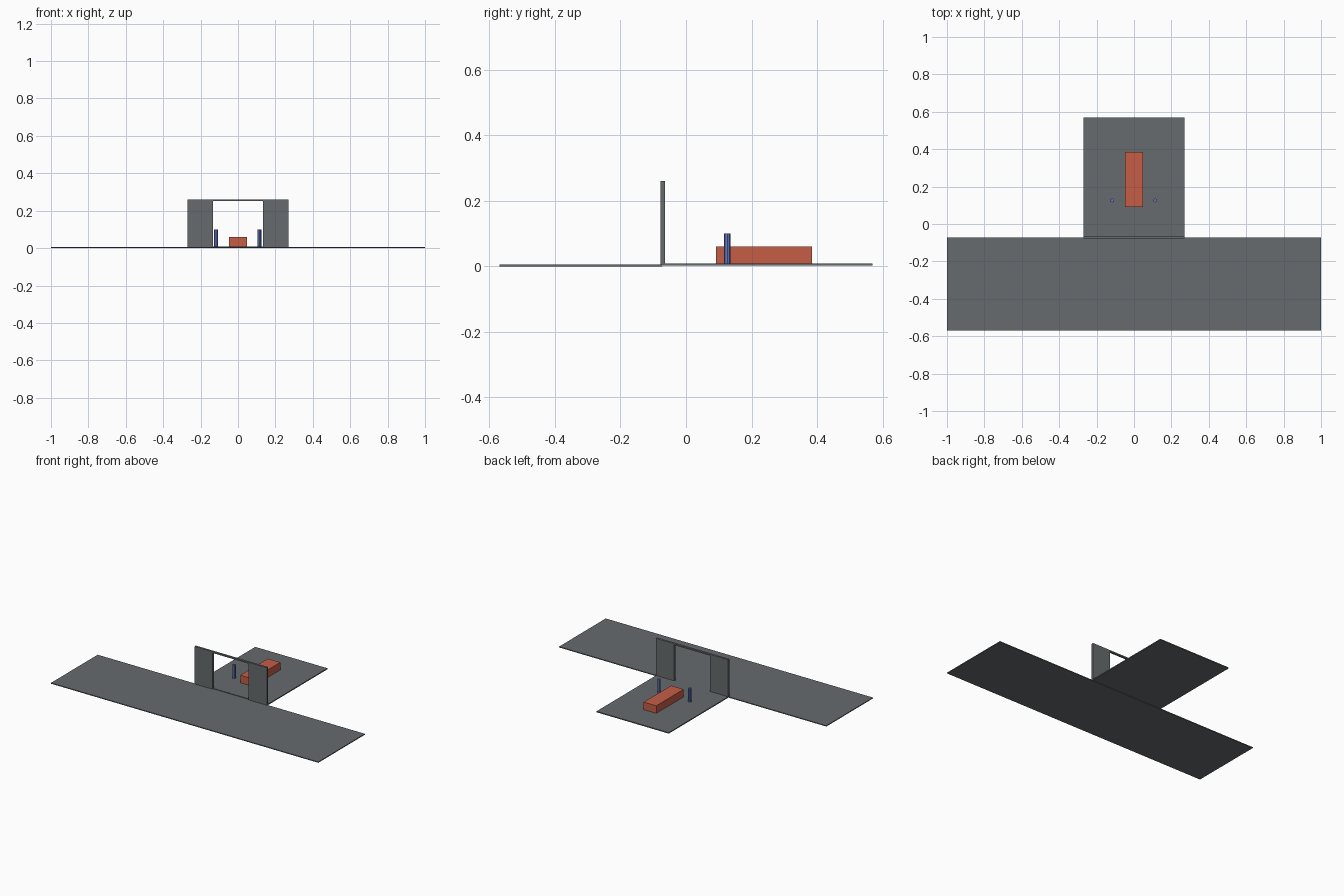
import bpy, bmesh, math
from mathutils import Matrix

if "Cube" in bpy.data.objects:
    bpy.data.objects.remove(bpy.data.objects["Cube"])


def material(name, rgb):
    m = bpy.data.materials.new(name)
    m.diffuse_color = (*rgb, 1)
    m.use_nodes = True
    m.node_tree.nodes["Principled BSDF"].inputs["Base Color"].default_value = m.diffuse_color
    return m


GREY = material("slate_grey", (0.135, 0.147, 0.153))
RED = material("brick_red", (0.56, 0.11, 0.062))
BLUE = material("post_blue", (0.13, 0.20, 0.56))


def finish(name, bm, mat):
    me = bpy.data.meshes.new(name)
    bm.to_mesh(me)
    bm.free()
    me.materials.append(mat)
    ob = bpy.data.objects.new(name, me)
    bpy.context.collection.objects.link(ob)
    return ob


def box(name, x, y, z, mat):
    """Box given by (min, max) ranges on each axis."""
    bm = bmesh.new()
    bmesh.ops.create_cube(bm, size=1)
    for v in bm.verts:
        v.co = [(r[0] + r[1]) / 2 + c * (r[1] - r[0]) for r, c in zip((x, y, z), v.co)]
    return finish(name, bm, mat)


def prism(name, x, y, z, radius, sides, mat):
    bm = bmesh.new()
    bmesh.ops.create_cone(bm, cap_ends=True, segments=sides, radius1=radius, radius2=radius,
                          depth=z[1] - z[0],
                          matrix=Matrix.Translation((x, y, (z[0] + z[1]) / 2)))
    return finish(name, bm, mat)


# Ground slabs
box("front_strip", (-1, 1), (-0.57, -0.072), (0, 0.006), GREY)
box("rear_floor", (-0.27, 0.27), (-0.07, 0.57), (0.002, 0.009), GREY)

# Wall as one extruded arch profile with a wide doorway
profile = [(-0.27, 0.006), (-0.27, 0.26), (0.27, 0.26), (0.27, 0.006),
           (0.135, 0.006), (0.135, 0.251), (-0.135, 0.251), (-0.135, 0.006)]
bm = bmesh.new()
face = bm.faces.new([bm.verts.new((x, -0.078, z)) for x, z in profile])
ext = bmesh.ops.extrude_face_region(bm, geom=[face])
for v in ext["geom"]:
    if isinstance(v, bmesh.types.BMVert):
        v.co.y = -0.064
bmesh.ops.recalc_face_normals(bm, faces=bm.faces)
finish("doorway_wall", bm, GREY)

# Low block and the two posts beside it
box("low_block", (-0.047, 0.047), (0.092, 0.385), (0.009, 0.06), RED)
for side, x in (("left", -0.117), ("right", 0.114)):
    prism(side + "_post", x, 0.126, (0.009, 0.1), 0.0105, 8, BLUE)
